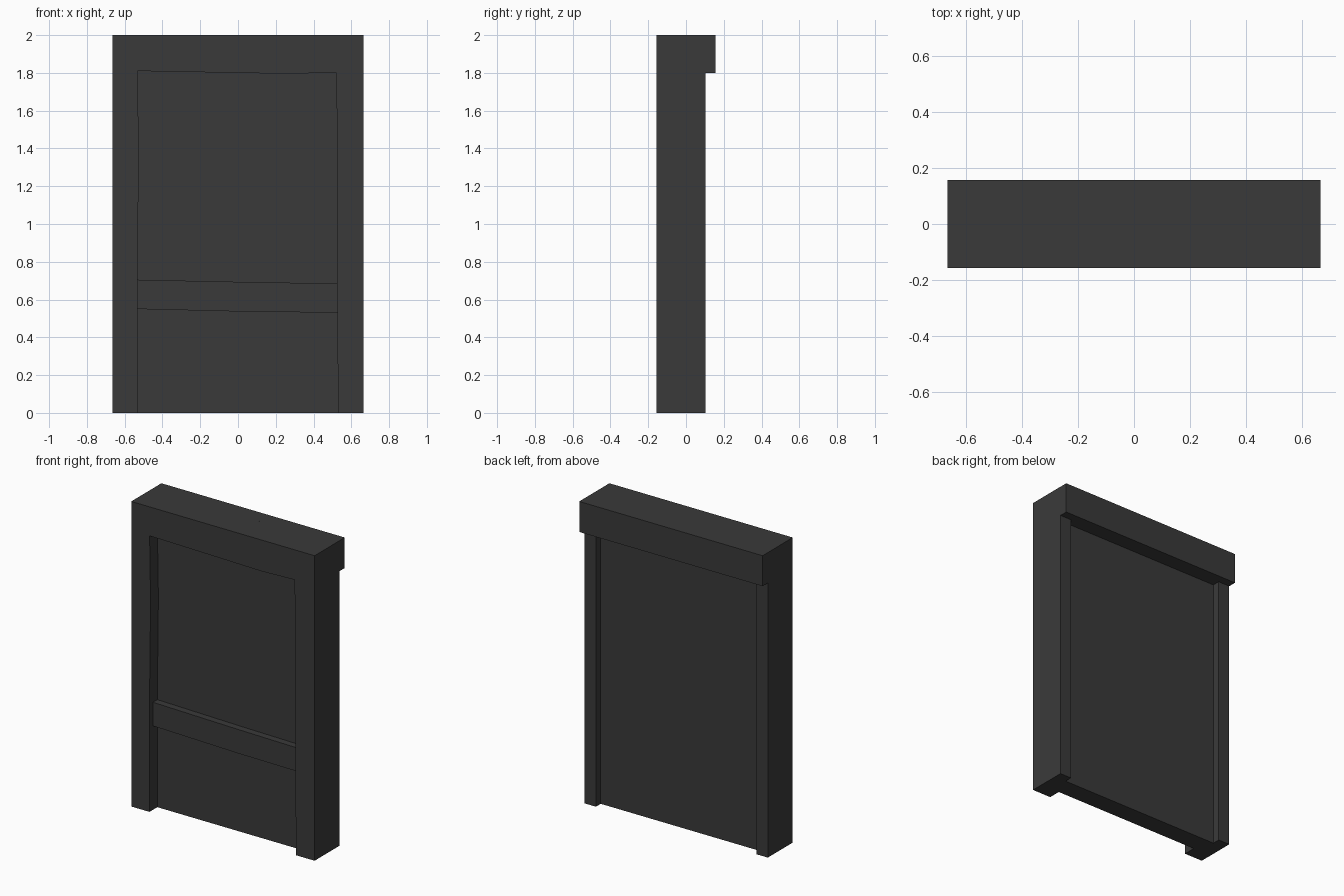
import bpy
import bmesh

if "Cube" in bpy.data.objects:
    bpy.data.objects.remove(bpy.data.objects["Cube"])

mat = bpy.data.materials.new("dark_grey")
mat.diffuse_color = (0.042, 0.042, 0.042, 1)
mat.use_nodes = True
mat.node_tree.nodes["Principled BSDF"].inputs["Base Color"].default_value = mat.diffuse_color

W, D, H = 0.665, 0.156, 2.0          # half width, half depth, height
PANEL_FRONT, PANEL_BACK, POST_BACK = -0.075, 0.052, 0.102
LINTEL = 1.8


def prism(name, outline, y0, y1):
    """Extrude an (x, z) outline from y0 to y1."""
    bm = bmesh.new()
    face = bm.faces.new([bm.verts.new((x, y0, z)) for x, z in outline])
    ext = bmesh.ops.extrude_face_region(bm, geom=[face], use_keep_orig=True)
    for v in ext["geom"]:
        if isinstance(v, bmesh.types.BMVert):
            v.co.y = y1
    bmesh.ops.recalc_face_normals(bm, faces=bm.faces[:])
    me = bpy.data.meshes.new(name)
    bm.to_mesh(me)
    bm.free()
    me.materials.append(mat)
    ob = bpy.data.objects.new(name, me)
    bpy.context.collection.objects.link(ob)
    return ob


def rect(x0, x1, z0, z1):
    return [(x0, z0), (x1, z0), (x1, z1), (x0, z1)]


# Front surround with a slightly uneven, hand-hewn opening
opening = [(-0.533, 0), (-0.533, 0.7), (-0.525, 1.38), (-0.532, 1.81),
           (0.28, 1.795), (0.519, 1.803), (0.527, 1.4), (0.523, 0.95), (0.53, 0)]
prism("front_frame", [(-W, 0)] + opening + [(W, 0), (W, H), (-W, H)],
      -D, PANEL_FRONT)

# Recessed door panel, seen from both sides
prism("panel", rect(-W, W, 0, H), PANEL_FRONT, PANEL_BACK)

# Slightly sloping cross rail
prism("cross_rail", [(-0.535, 0.55), (0.08, 0.535), (0.53, 0.531),
                     (0.53, 0.685), (0.08, 0.692), (-0.535, 0.705)],
      -0.12, PANEL_FRONT)

# Back posts
for side, label in ((-1, "left"), (1, "right")):
    x0, x1 = sorted((side * W, side * 0.582))
    prism("back_post_" + label, rect(x0, x1, 0, LINTEL), PANEL_BACK, POST_BACK)

# Overhanging back header
prism("back_header", rect(-W, W, LINTEL, H), PANEL_BACK, D)
